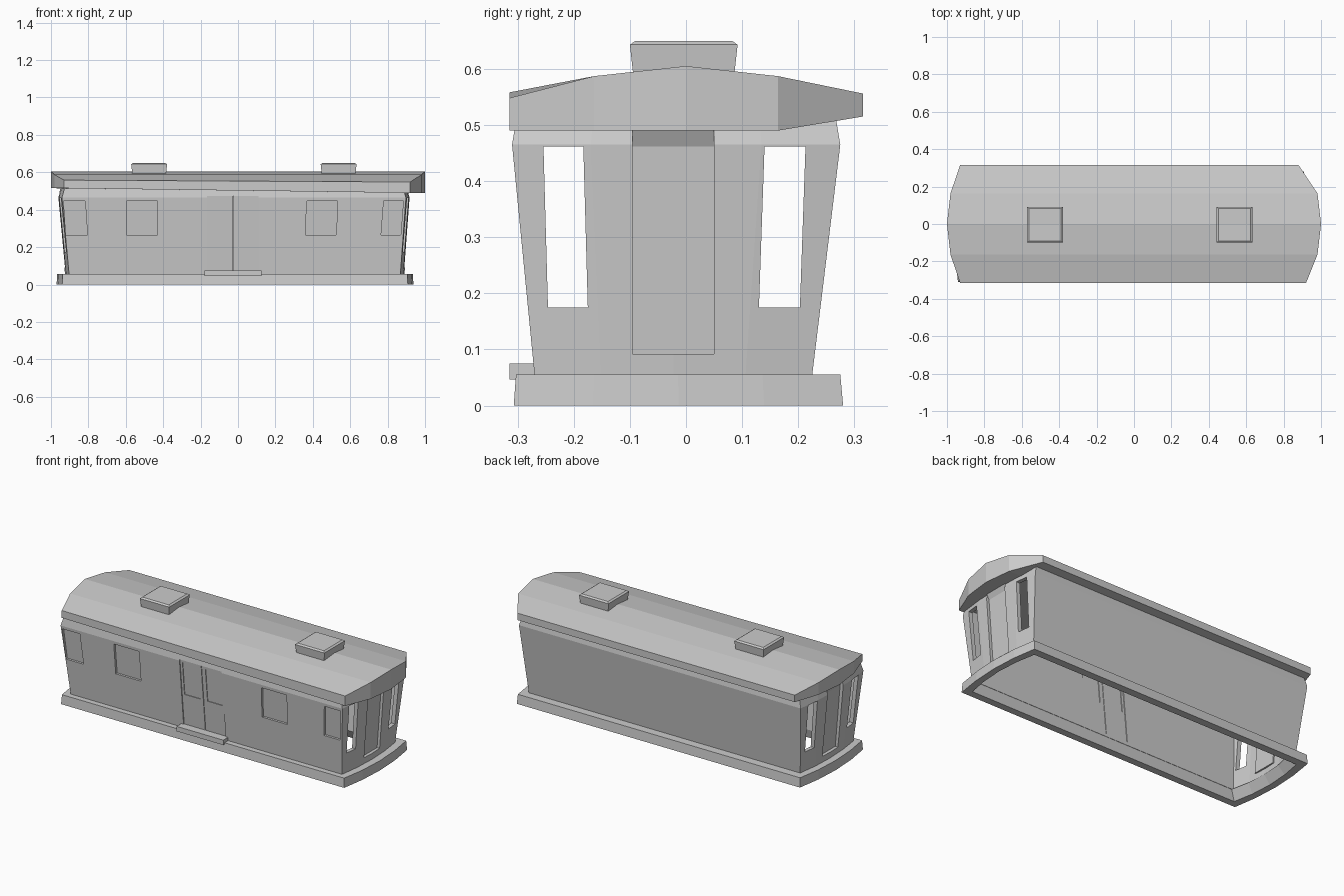
import bpy
import bmesh

if "Cube" in bpy.data.objects:
    bpy.data.objects.remove(bpy.data.objects["Cube"])

grey = bpy.data.materials.new("plain_grey")
grey.use_nodes = True
grey.diffuse_color = (0.6, 0.6, 0.6, 1)
grey.node_tree.nodes["Principled BSDF"].inputs["Base Color"].default_value = (0.6, 0.6, 0.6, 1)

STEPS = (-1, -0.52, 0, 0.52, 1)


def make(name, bm):
    bmesh.ops.recalc_face_normals(bm, faces=bm.faces)
    mesh = bpy.data.meshes.new(name)
    bm.to_mesh(mesh)
    bm.free()
    mesh.materials.append(grey)
    obj = bpy.data.objects.new(name, mesh)
    bpy.context.collection.objects.link(obj)
    return obj


def plan(x0, x1, y0, y1, z, bow):
    """Outline with bowed ends: right end front to back, then left end back to front."""
    mid, half = (y0 + y1) / 2, (y1 - y0) / 2
    right = [(x1 - bow * f * f, mid + half * f, z) for f in STEPS]
    left = [(x0 + bow * f * f, mid + half * f, z) for f in STEPS]
    return right + left[::-1]


def loft(name, outlines, looped=False):
    bm = bmesh.new()
    rings = [[bm.verts.new(p) for p in o] for o in outlines]
    n = len(rings[0])
    pairs = list(zip(rings, rings[1:]))
    if looped:
        pairs.append((rings[-1], rings[0]))
    for a, b in pairs:
        for i in range(n):
            j = (i + 1) % n
            bm.faces.new((a[i], a[j], b[j], b[i]))
    if not looped:
        for r in (rings[0], rings[-1]):
            for i in range(n // 2 - 1):
                bm.faces.new((r[i], r[i + 1], r[n - 2 - i], r[n - 1 - i]))
    return make(name, bm)


def add_box(bm, x, y, z, dx=0, dy=0):
    """Box between ranges; the top is shifted by dx, dy."""
    v = [bm.verts.new((px + k * dx, py + k * dy, pz))
         for k, pz in enumerate(z) for py in y for px in x]
    for f in ((0, 1, 3, 2), (4, 5, 7, 6), (0, 1, 5, 4), (2, 3, 7, 6), (0, 2, 6, 4), (1, 3, 7, 5)):
        bm.faces.new([v[i] for i in f])


def boxes(name, items):
    bm = bmesh.new()
    for item in items:
        add_box(bm, *item)
    return make(name, bm)


def cut(obj, cutter):
    mod = obj.modifiers.new("openings", "BOOLEAN")
    mod.operation, mod.solver, mod.object = "DIFFERENCE", "EXACT", cutter
    graph = bpy.context.evaluated_depsgraph_get()
    mesh = bpy.data.meshes.new_from_object(obj.evaluated_get(graph))
    obj.modifiers.clear()
    obj.data = mesh
    bpy.data.objects.remove(cutter)


def front_y(z):
    return -0.27 - 0.1 * (z - 0.055)


def front_box(x, z, near, far, dx=0):
    """Box that follows the lean of the front wall."""
    y = front_y(z[0])
    return ((x[0], x[1]), (y + near, y + far), z, dx, front_y(z[1]) - y)


def end_x(side, z):
    return 0.89 + 0.075 * (z - 0.055) if side > 0 else -0.925 - 0.085 * (z - 0.055)


# Base frame: open ring
loft("base_frame", [
    plan(-0.93, 0.90, -0.265, 0.235, 0, 0.03),
    plan(-0.97, 0.938, -0.307, 0.28, 0, 0.03),
    plan(-0.967, 0.935, -0.303, 0.275, 0.055, 0.03),
    plan(-0.90, 0.865, -0.25, 0.205, 0.055, 0.03)], looped=True)

# Body: hollow leaning walls, open underneath
T = 0.022
levels = [(-0.925, 0.89, -0.27, 0.225, 0.055),
          (-0.963, 0.92, -0.31, 0.275, 0.465),
          (-0.95, 0.905, -0.302, 0.267, 0.512)]
outer = [plan(*lv, 0.022) for lv in levels]
inner = [plan(a + T, b - T, c + T, d - T, z - (0.015 if z > 0.5 else 0), 0.022)
         for a, b, c, d, z in levels]
body = loft("body", inner[::-1] + outer)

# Openings: blind side windows, front doorway, end windows and end doorways
WIN = (0.265, 0.447)
cutters = [front_box(x, WIN, -0.06, 0.014, dx) for x, dx in
           (((-0.92, -0.805), -0.012), ((-0.595, -0.43), 0),
            ((0.36, 0.525), 0.008), ((0.765, 0.87), 0.014))]
cutters.append(front_box((-0.165, 0.11), (0.075, 0.472), -0.06, 0.06))
for side in (-1, 1):
    xs = (side * 0.8, side * 1.1)
    cutters += [(xs, (-0.246, -0.175), (0.175, 0.462), 0, -0.008),
                (xs, (0.13, 0.203), (0.175, 0.462), 0, 0.01),
                (xs, (-0.095, 0.05), (0.092, 0.492))]
cut(body, boxes("opening_cutter", cutters))

# Front double door with thin panes
panes = ((-0.15, -0.047), (0.0, 0.1))
leaves = boxes("front_doors", [front_box((-0.165, -0.027), (0.075, 0.472), 0.006, 0.018),
                               front_box((-0.024, 0.11), (0.075, 0.472), 0.006, 0.018)])
cut(leaves, boxes("pane_cutter", [front_box(p, (0.26, 0.455), -0.03, 0.05) for p in panes]))
boxes("door_panes", [front_box(p, (0.26, 0.455), 0.010, 0.014) for p in panes])
boxes("door_step", [((-0.18, 0.125), (-0.315, -0.255), (0.046, 0.075))])

# End doors: recessed leaf with a sloping head above
for side, label in ((-1, "left"), (1, "right")):
    name = "end_door_x_minus" if side < 0 else "end_door_x_plus"
    lo, hi = end_x(side, 0.092), end_x(side, 0.462)
    face = lo - side * 0.02
    boxes(name, [((face - side * 0.012, face), (-0.095, 0.05), (0.092, 0.462), hi - lo),
                 ((face + hi - lo - side * 0.012, face + hi - lo), (-0.095, 0.05),
                  (0.462, 0.495), side * 0.016)])

# Roof: shallow faceted arch with bowed ends and uneven eaves
under = plan(-1, 1, -0.315, 0.315, 0.515, 0.07)
top_z = (0.548, 0.587, 0.605, 0.587, 0.556)
eave_z = (0.49, 0.49, 0.49, 0.49, 0.515)
under[0] = (0.92, -0.315, 0)
under[4] = (0.88, 0.315, 0)
lower = [(x, y, eave_z[i] if i < 5 else 0.515) for i, (x, y, z) in enumerate(under)]
upper = [(x, y, top_z[i] if i < 5 else top_z[9 - i]) for i, (x, y, z) in enumerate(under)]
upper[9] = (upper[9][0], upper[9][1], 0.558)
loft("roof", [lower, upper])

# Roof vents: flared boxes with chamfered lids
for label, cx in (("left", 0.538), ("right", -0.475)):
    loft(label + "_roof_vent", [
        [(cx + sx * r, sy * r - 0.004, z) for sx, sy in ((1, -1), (1, 1), (-1, 1), (-1, -1))]
        for r, z in ((0.089, 0.58), (0.096, 0.643), (0.086, 0.65))])
